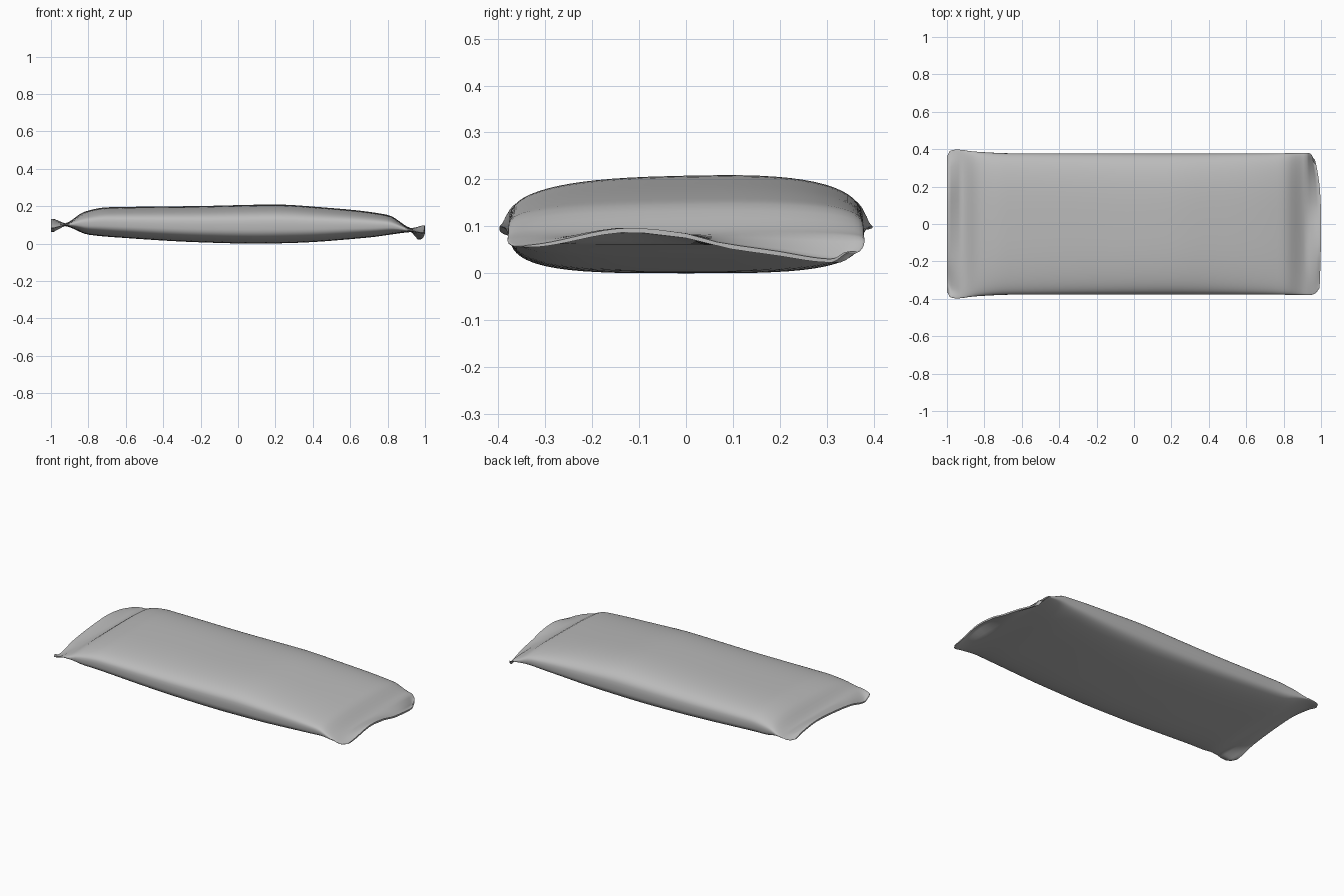
import bpy, bmesh, math

cube = bpy.data.objects.get("Cube")
if cube:
    bpy.data.objects.remove(cube)


def curve(points, x):
    """Smooth curve value through sorted (x, value) points."""
    x = max(points[0][0], min(points[-1][0], x))
    i = 0
    while i < len(points) - 2 and x > points[i + 1][0]:
        i += 1

    def slope(k):
        if k == 0 or k == len(points) - 1:
            return 0.0
        (xa, a), (xb, b), (xc, c) = points[k - 1:k + 2]
        d, e = (b - a) / (xb - xa), (c - b) / (xc - xb)
        return 0.0 if d * e <= 0 else 2 * d * e / (d + e)

    (x0, a), (x1, b) = points[i], points[i + 1]
    w = x1 - x0
    t = (x - x0) / w
    return (a * (1 + 2 * t) * (1 - t) ** 2 + b * t * t * (3 - 2 * t)
            + w * slope(i) * t * (1 - t) ** 2 - w * slope(i + 1) * t * t * (1 - t))


# Long profiles of the stuffed body, pinched just before each end
TOP = [(-1, .106), (-.93, .108), (-.82, .17), (-.7, .193), (-.2, .2),
       (.2, .208), (.45, .193), (.8, .153), (.93, .082), (1, .075)]
BOTTOM = [(-1, .096), (-.93, .094), (-.8, .048), (-.6, .03), (-.2, .007),
          (.1, 0), (.3, .004), (.7, .033), (.93, .062), (1, .065)]
WIDTH = [(-1, .365), (-.985, .39), (-.95, .398), (-.85, .387), (-.65, .378),
         (.7, .377), (.94, .38), (.98, .37), (1, .345)]
# Heights of the wavy sealed ends, across the width
LEFT_WAVE = [(-1, .058), (-.85, .1), (-.4, .092), (.1, .068), (.55, .043),
             (.9, .027), (1, .045)]
RIGHT_WAVE = [(-1, .085), (-.88, .067), (-.5, .098), (0, .12), (.4, .128),
              (.8, .112), (1, .095)]
LEFT_WAVE[1] = (-.35, .092)
LEFT_WAVE[2] = (0, .08)

RING = 64
STATIONS = 72


def power(v, p):
    return math.copysign(abs(v) ** p, v)


def section(x):
    """Closed cross-section of the bag at x."""
    hi, lo, half = curve(TOP, x), curve(BOTTOM, x), curve(WIDTH, x)
    mid = (hi + lo) / 2
    wave = LEFT_WAVE if x > 0 else RIGHT_WAVE
    flap = max(0, min(1, (abs(x) - .925) / .06))
    body = min(1, (hi - lo) / .15)
    points = []
    for k in range(RING):
        a = 2 * math.pi * k / RING
        c, s = math.cos(a), math.sin(a)
        n = 2.8 if s > 0 else 3.6
        u = power(c, 2 / n)
        z = mid + (hi - lo) / 2 * power(s, 2 / n)
        z += flap * (curve(wave, u) - mid)
        if s > 0:
            z += .008 * u * s * body
        bow = -flap * (.008 * u * u + .025 * max(u, 0) ** 3) if x > 0 else 0
        points.append((x + bow, half * u, z))
    return points


# Stuffed bag, lofted with stations crowded toward the ends
bm = bmesh.new()
rings = []
for i in range(STATIONS + 1):
    x = math.sin(math.pi * (i / STATIONS - .5))
    rings.append([bm.verts.new(p) for p in section(x)])
for a, b in zip(rings, rings[1:]):
    for k in range(RING):
        j = (k + 1) % RING
        bm.faces.new((a[k], a[j], b[j], b[k]))

# Sealed end edges
for ring in (rings[0], rings[-1]):
    for k in range(RING // 2):
        quad = (ring[k], ring[k + 1], ring[-k - 1], ring[-k] if k else ring[0])
        unique = list(dict.fromkeys(quad))
        if len(unique) > 2:
            bm.faces.new(unique)
bmesh.ops.recalc_face_normals(bm, faces=bm.faces)

mesh = bpy.data.meshes.new("stuffed_bag")
bm.to_mesh(mesh)
bm.free()
bag = bpy.data.objects.new("stuffed_bag", mesh)
bpy.context.collection.objects.link(bag)

# Plain grey cloth
cloth = bpy.data.materials.new("grey_cloth")
cloth.use_nodes = True
cloth.diffuse_color = (.5, .5, .5, 1)
cloth.node_tree.nodes["Principled BSDF"].inputs["Base Color"].default_value = (.5, .5, .5, 1)
mesh.materials.append(cloth)

bpy.context.view_layer.objects.active = bag
bag.select_set(True)
bpy.ops.object.shade_smooth_by_angle(angle=math.radians(50))
